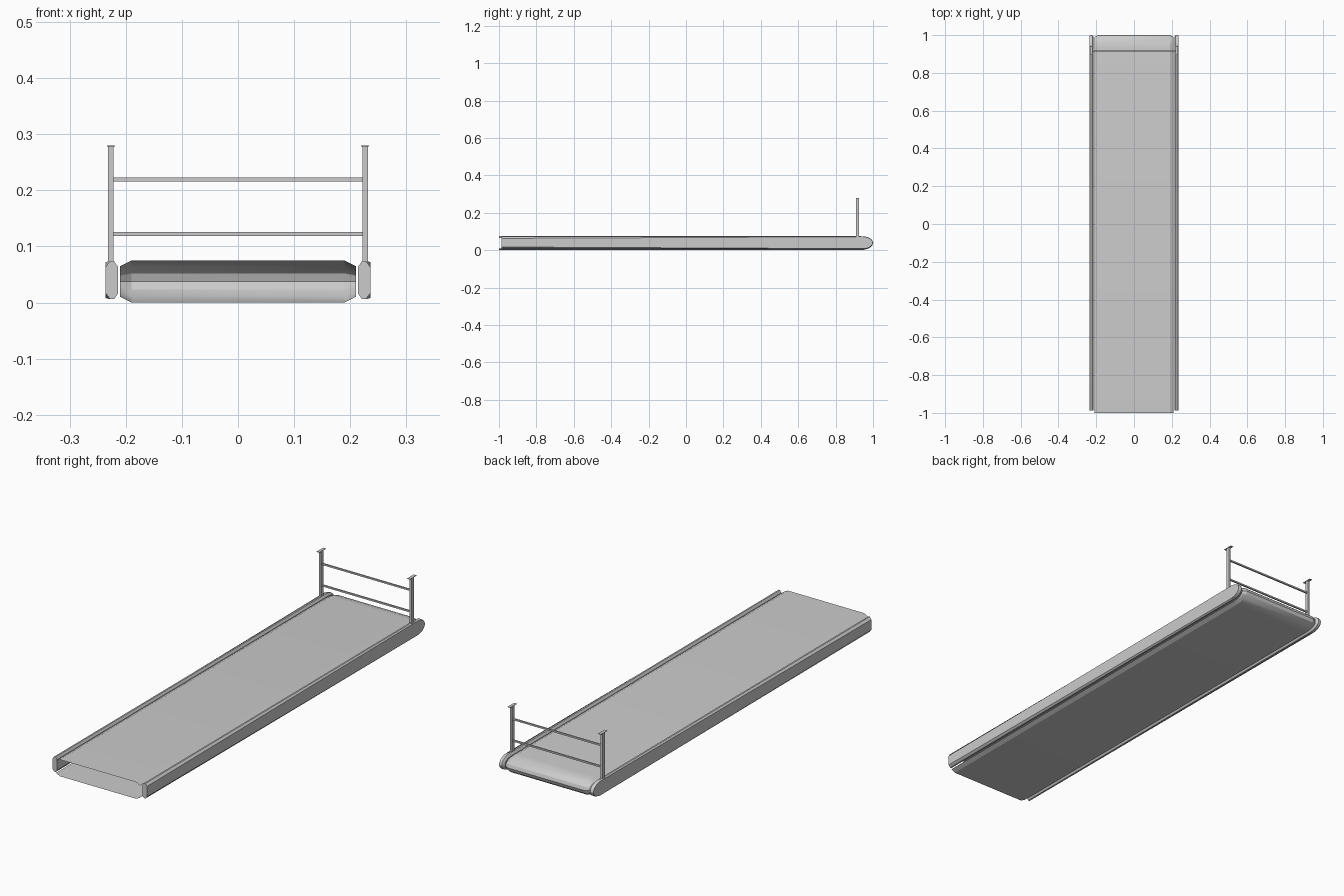
import bpy, bmesh, math

if "Cube" in bpy.data.objects:
    bpy.data.objects.remove(bpy.data.objects["Cube"])


def make(name, verts, faces, fix=True):
    me = bpy.data.meshes.new(name)
    me.from_pydata(verts, [], faces)
    if fix:
        bm = bmesh.new()
        bm.from_mesh(me)
        bmesh.ops.recalc_face_normals(bm, faces=bm.faces)
        bm.to_mesh(me)
        bm.free()
    ob = bpy.data.objects.new(name, me)
    bpy.context.collection.objects.link(ob)
    return ob


def smooth(ob, angle):
    bpy.ops.object.select_all(action='DESELECT')
    ob.select_set(True)
    bpy.context.view_layer.objects.active = ob
    bpy.ops.object.shade_smooth_by_angle(angle=math.radians(angle))


def box(name, center, size):
    x, y, z = (s / 2 for s in size)
    v = [(center[0] + a * x, center[1] + b * y, center[2] + c * z)
         for a in (-1, 1) for b in (-1, 1) for c in (-1, 1)]
    f = [(0, 1, 3, 2), (4, 6, 7, 5), (0, 4, 5, 1), (2, 3, 7, 6), (0, 2, 6, 4), (1, 5, 7, 3)]
    return make(name, v, f)


def nose(y_start, z_low, z_high, y_end, seg):
    """Half-ellipse (y, z) running from top to bottom around the back end."""
    r, zc = (z_high - z_low) / 2, (z_high + z_low) / 2
    return [(y_start + (y_end - y_start) * math.sin(math.pi * i / seg),
             zc + r * math.cos(math.pi * i / seg)) for i in range(seg + 1)]


# Belt: open U-shaped sheet with folded-in long edges, open at the front
def belt_path(inset):
    arc = nose(0.93, inset, 0.075 - inset, 1 - inset, 8)
    return [(-1, 0.075 - inset)] + arc + [(-1, inset)]


columns = [(-0.21, 0.010), (-0.19, 0), (0.19, 0), (0.21, 0.010)]
verts = [(x, y, z) for x, d in columns for y, z in belt_path(d)]
n = len(belt_path(0))
faces = [(c * n + i, (c + 1) * n + i, (c + 1) * n + i + 1, c * n + i + 1)
         for c in range(3) for i in range(n - 1)]
belt = make("belt", verts, faces, fix=False)
smooth(belt, 25)


# Side rails: bevelled bars with a rounded back end; outer bevel tapers along the length
def rail_loop(front_inset, back_inset):
    lo, hi = 0.006, 0.074
    arc = nose(0.945, lo + back_inset, hi - back_inset, 1 - back_inset, 10)
    return [(-0.987, hi - front_inset)] + arc + [(-0.987, lo + front_inset)]


layers = [(0.236, 0.011, 0.002), (0.228, 0, 0), (0.221, 0, 0), (0.214, 0.010, 0.010)]
m = len(rail_loop(0, 0))
for side, label in ((-1, "left"), (1, "right")):
    verts = [(side * x, y, z) for x, a, b in layers for y, z in rail_loop(a, b)]
    faces = [(k * m + i, (k + 1) * m + i, (k + 1) * m + (i + 1) % m, k * m + (i + 1) % m)
             for k in range(3) for i in range(m)]
    faces += [tuple(range(m)), tuple(range(3 * m, 4 * m))]
    rail = make(label + "_side_rail", verts, faces)
    smooth(rail, 25)

    # Upright post and its top plate
    box(label + "_post", (side * 0.2265, 0.918, 0.174), (0.010, 0.016, 0.208))
    box(label + "_post_plate", (side * 0.2265, 0.918, 0.279), (0.014, 0.046, 0.002))

# Crossbars between the posts
for z, label in ((0.122, "lower"), (0.219, "upper")):
    box(label + "_crossbar", (0, 0.918, z), (0.444, 0.007, 0.007))
